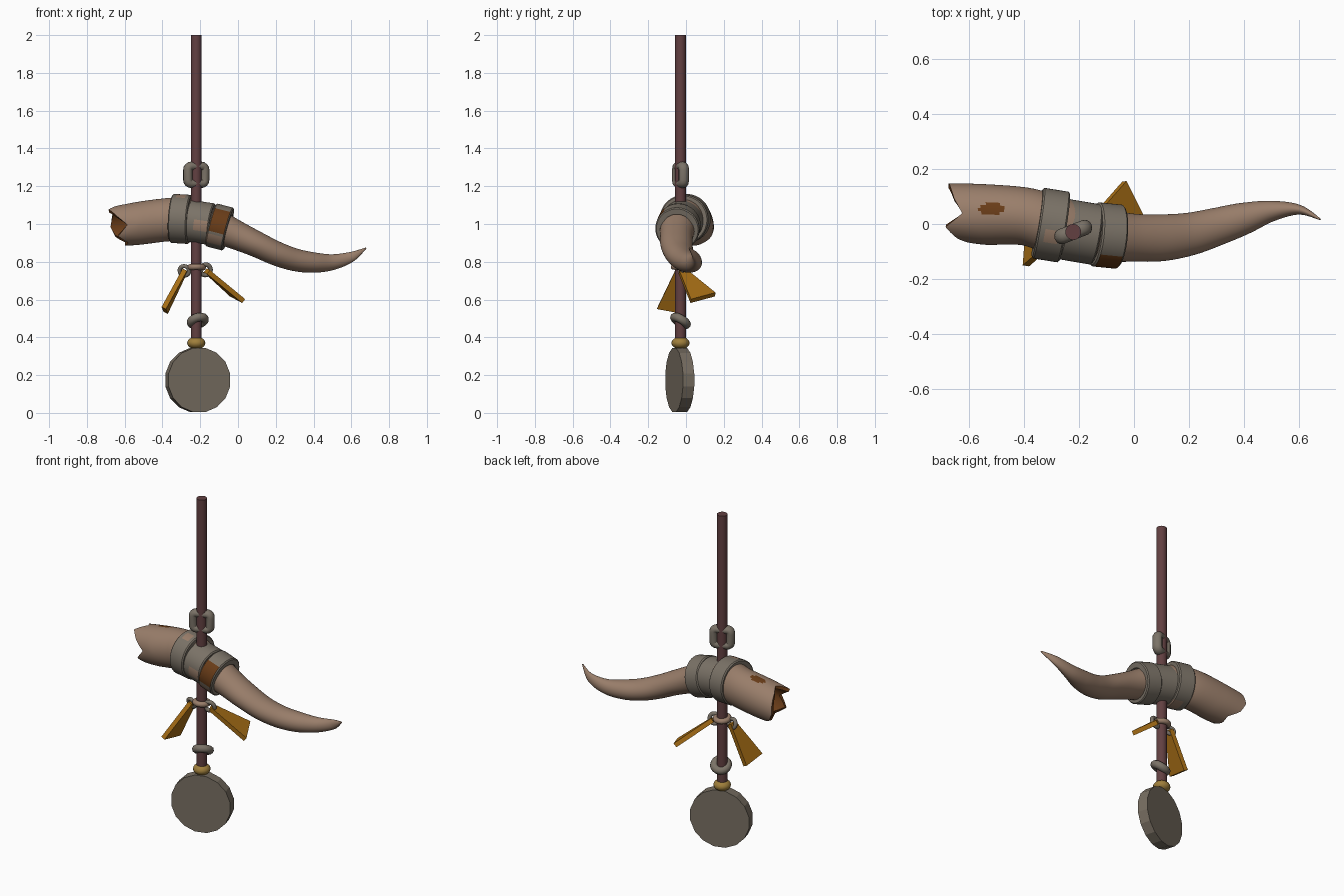
import bpy, bmesh, math
from mathutils import Vector, Matrix

if "Cube" in bpy.data.objects:
    bpy.data.objects.remove(bpy.data.objects["Cube"])

def mat(name, r, g, b):
    m = bpy.data.materials.new(name)
    m.diffuse_color = tuple((c / 255) ** 2.2 for c in (r, g, b)) + (1,)
    m.use_nodes = True
    m.node_tree.nodes["Principled BSDF"].inputs["Base Color"].default_value = m.diffuse_color
    return m

HORN = mat("horn tan", 152, 125, 106)
RUST = mat("rust brown", 104, 62, 30)
BAND = mat("band grey", 122, 114, 103)
POLE = mat("pole maroon", 98, 66, 67)
GOLD = mat("plate ochre", 166, 110, 28)
BEAD = mat("bead brass", 158, 126, 62)
DISC = mat("disc grey", 118, 109, 97)

def finish(name, bm, mats, smooth=True):
    bmesh.ops.recalc_face_normals(bm, faces=bm.faces)
    me = bpy.data.meshes.new(name)
    bm.to_mesh(me)
    bm.free()
    for m in mats:
        me.materials.append(m)
    ob = bpy.data.objects.new(name, me)
    bpy.context.collection.objects.link(ob)
    if smooth:
        bpy.ops.object.select_all(action='DESELECT')
        ob.select_set(True)
        bpy.context.view_layer.objects.active = ob
        bpy.ops.object.shade_smooth_by_angle(angle=math.radians(40))
    return ob

def frame(d):
    d = d.normalized()
    s = Vector((0, 0, 1)).cross(d).normalized()
    return d, s, d.cross(s)

def loft(rings, closed=False, rule=None):
    """Skin a list of rings; rule(row, angle step, centre) gives material index."""
    bm = bmesh.new()
    vs = [[bm.verts.new(p) for p in r] for r in rings]
    n = len(rings[0])
    for i in range(len(vs) if closed else len(vs) - 1):
        a, b = vs[i], vs[(i + 1) % len(vs)]
        for j in range(n):
            k = (j + 1) % n
            f = bm.faces.new((a[j], a[k], b[k], b[j]))
            if rule:
                f.material_index = rule(i, (j + .5) * 360 / n, f.calc_center_median())
    if not closed:
        for i, r in ((0, vs[0]), (len(vs) - 2, vs[-1])):
            f = bm.faces.new(r)
            if rule:
                f.material_index = rule(i, 0, f.calc_center_median())
    return bm

def torus(name, loc, normal, R, r, m, n=24, k=10):
    q = Vector(normal).to_track_quat('Z', 'Y')
    rings = []
    for i in range(n):
        a = math.tau * i / n
        rings.append([Vector(loc) + q @ Vector(((R + r * math.cos(b)) * math.cos(a),
                      (R + r * math.cos(b)) * math.sin(a), r * math.sin(b)))
                      for b in (math.tau * j / k for j in range(k))])
    return finish(name, loft(rings, True), [m])

# horn: stations of x, y, z, radius across, radius up
ST = [(-.68, .042, .983, .106, .108), (-.55, .035, 1.0, .11, .113), (-.4, .028, 1.02, .105, .114),
      (-.3, .0, 1.025, .105, .113), (-.2, -.025, 1.01, .1, .1), (-.1, -.042, .98, .095, .088),
      (0, -.05, .937, .087, .076), (.1, -.05, .892, .085, .068), (.2, -.037, .845, .078, .064),
      (.3, -.01, .811, .069, .06), (.4, .02, .796, .058, .054), (.5, .047, .798, .038, .042),
      (.6, .052, .826, .018, .027), (.677, .017, .872, .003, .004)]
# broken rim: depth of the break round the horn, every 30 degrees from the back
JAG = [.0, .015, .035, .07, .01, .05, .1, .045, .09, .07, .075, .02]

def jag(a):
    t = a / 30
    i = int(t) % 12
    return JAG[i] + (JAG[(i + 1) % 12] - JAG[i]) * (t - int(t))

def cr(i, t):
    p = [Vector(ST[min(max(i + o, 0), len(ST) - 1)]) for o in (-1, 0, 1, 2)]
    return .5 * (2 * p[1] + (p[2] - p[0]) * t + (2 * p[0] - 5 * p[1] + 4 * p[2] - p[3]) * t * t
                 + (3 * p[1] - p[0] - 3 * p[2] + p[3]) * t ** 3)

N = 60
path = [cr(i, t / 10) for i in range(len(ST) - 1) for t in range(10)] + [Vector(ST[-1])]
cen = [Vector(p[:3]) for p in path]

def ring(i, scale, shift):
    d, s, u = frame(cen[min(i + 1, len(cen) - 1)] - cen[max(i - 1, 0)])
    out = []
    for j in range(N):
        a = math.tau * j / N
        out.append(cen[i] + scale * (s * path[i][3] * math.cos(a) + u * path[i][4] * math.sin(a))
                   + d * jag(360 * j / N) * shift)
    return out

inner = [ring(14, .45, 0), ring(12, .72, .1), ring(6, .78, .5), ring(0, .82, 1)]
outer = [ring(i, 1, max(0, 1 - i / 14)) for i in range(len(path))]

def horn_rule(i, a, c):
    spot = ((c.x + .52) / .044) ** 2 + ((c.y - .055) / .022) ** 2 < 1 and c.z > 1.03
    return 1 if i < 4 or spot else 0

finish("horn", loft(inner + outer, rule=horn_rule), [HORN, RUST])

# wrapped bands, with worn patches given as (row range, angle range, material index)
def band(name, loc, d, half, r, patches):
    d, s, u = frame(Vector(d))
    prof = [(-half, r - .035), (-half, r - .006), (-half + .006, r)]
    prof += [(-half + half * 2 * k / 8, r) for k in range(1, 8)]
    prof += [(half - .006, r), (half, r - .006), (half, r - .035)]
    rings = [[Vector(loc) + d * t + q * (s * math.cos(a) + u * math.sin(a))
              for a in (math.tau * j / 48 for j in range(48))] for t, q in prof]

    def rule(i, a, c):
        for r0, r1, a0, a1, m in patches:
            if r0 <= i <= r1 and a0 < a < a1:
                return m
        return 0
    finish(name, loft(rings, True, rule), [BAND, HORN, RUST])

band("left_band", (-.302, -.004, 1.027), (1, -.16, -.06), .05, .13,
     [(4, 7, 95, 122, 1), (5, 10, 255, 290, 1)])
band("middle_band", (-.2, -.028, 1.008), (1, -.17, -.15), .065, .111,
     [(5, 9, 170, 205, 1)])
band("right_band", (-.097, -.042, .984), (1, -.1, -.26), .048, .117,
     [(2, 9, 126, 198, 2), (1, 8, 204, 235, 1)])

# pole
PX, PY = -.221, -.029
bm = bmesh.new()
bmesh.ops.create_cone(bm, cap_ends=True, segments=16, radius1=.029, radius2=.029, depth=1.64,
                      matrix=Matrix.Translation((PX, PY, 1.18)))
finish("pole", bm, [POLE])

# square buckle the pole runs through
d = Vector((math.cos(.37), math.sin(.37), 0))
side = Vector((-d.y, d.x, 0))
rings = []
for cx, cz, a0 in ((1, 1, 0), (-1, 1, 90), (-1, -1, 180), (1, -1, 270)):
    for k in range(5):
        a = math.radians(a0 + k * 22.5)
        out = d * math.cos(a) + Vector((0, 0, math.sin(a)))
        c = Vector((PX, PY, 1.26)) + d * cx * .03 + Vector((0, 0, cz * .028)) + out * .018
        rings.append([c + out * .024 * math.cos(b) + side * .028 * math.sin(b)
                      for b in (math.tau * j / 12 for j in range(12))])
finish("buckle", loft(rings, True), [BAND])

# collar, hanging links and lower tilted ring
torus("charm_collar", (PX, PY, .77), (0, .1, 1), .036, .016, HORN)
torus("left_link", (-.284, -.035, .752), (.25, 1, .3), .026, .011, BAND)
torus("right_link", (-.172, -.025, .757), (-.25, 1, .2), .028, .012, BAND)
torus("tilted_ring", (PX + .008, PY, .487), (-.3, .6, 1), .037, .023, BAND)

# brass bead
bm = bmesh.new()
bmesh.ops.create_uvsphere(bm, u_segments=20, v_segments=12, radius=1,
                          matrix=Matrix.Translation((PX, PY, .37)) @ Matrix.Diagonal((.048, .048, .033, 1)))
finish("bead", bm, [BEAD])

# bottom disc, turned a little to the right
bm = bmesh.new()
bmesh.ops.create_cone(bm, cap_ends=True, segments=16, radius1=.173, radius2=.173, depth=.062,
                      matrix=Matrix.Translation((-.213, -.033, .174)) @ Matrix.Rotation(.28, 4, 'Z')
                      @ Matrix.Rotation(math.pi / 2, 4, 'X') @ Matrix.Rotation(math.pi / 16, 4, 'Z'))
finish("disc", bm, [DISC], smooth=False)

# tapered hanging plates: top point and the two lower corners
def plate(name, top, a, b):
    top, a, b = Vector(top), Vector(a), Vector(b)
    e = (b - a).normalized() * .02
    n = (b - a).cross(top - a).normalized() * .013
    quad = [top - e, top + e, b, a]
    finish(name, loft([[p - n for p in quad], [p + n for p in quad]]), [GOLD], smooth=False)

plate("left_plate", (-.28, -.035, .755), (-.393, -.152, .555), (-.383, -.015, .53))
plate("right_plate", (-.165, -.02, .75), (-.035, .155, .627), (.03, .025, .592))
